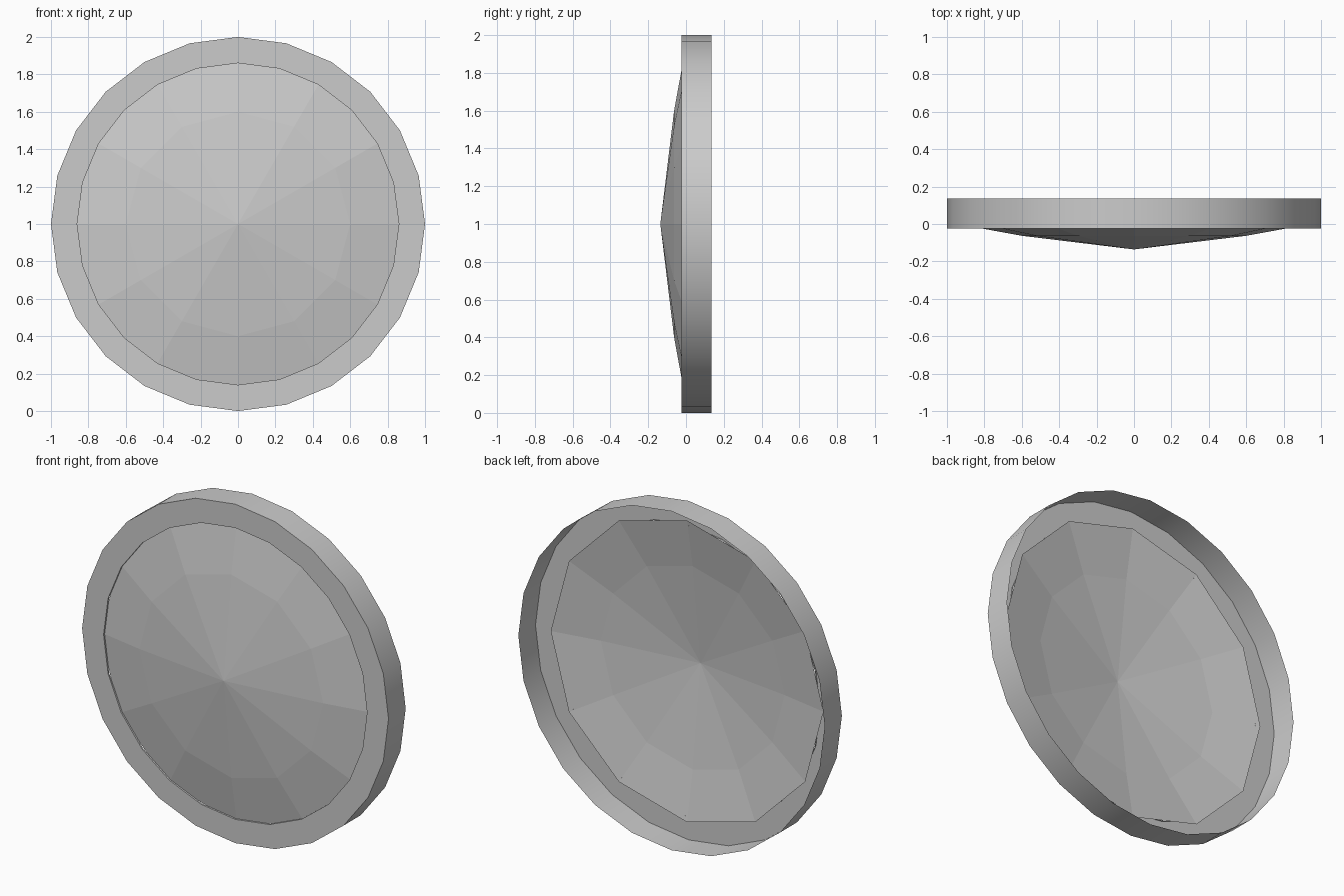
import bpy, bmesh, math

if "Cube" in bpy.data.objects:
    bpy.data.objects.remove(bpy.data.objects["Cube"])


def lathe(name, profile, sides):
    """Spin (radius, y) points around the y axis through z = 1."""
    bm = bmesh.new()
    rings = []
    for r, y in profile:
        if r == 0:
            rings.append([bm.verts.new((0, y, 1))] * sides)
        else:
            rings.append([bm.verts.new((r * math.cos(math.tau * i / sides), y,
                                        1 + r * math.sin(math.tau * i / sides)))
                          for i in range(sides)])
    for a, b in zip(rings, rings[1:]):
        for i in range(sides):
            j = (i + 1) % sides
            corners = [a[i], b[i], b[j], a[j]]
            bm.faces.new(list(dict.fromkeys(corners)))
    mesh = bpy.data.meshes.new(name)
    bm.to_mesh(mesh)
    bm.free()
    obj = bpy.data.objects.new(name, mesh)
    bpy.context.collection.objects.link(obj)
    return obj


# Rim: open-backed band with a flat front ring and a thin inner lip
rim = lathe("rim", [(0.86, -0.015), (0.86, -0.025), (1.0, -0.025), (1.0, 0.135)], 24)
bpy.context.view_layer.objects.active = rim
rim.select_set(True)
bpy.ops.object.shade_smooth_by_angle(angle=math.radians(30))

# Shallow faceted dome, tucked just behind the front ring
lathe("dome", [(0, -0.136), (0.6, -0.063), (0.89, -0.01)], 12)
